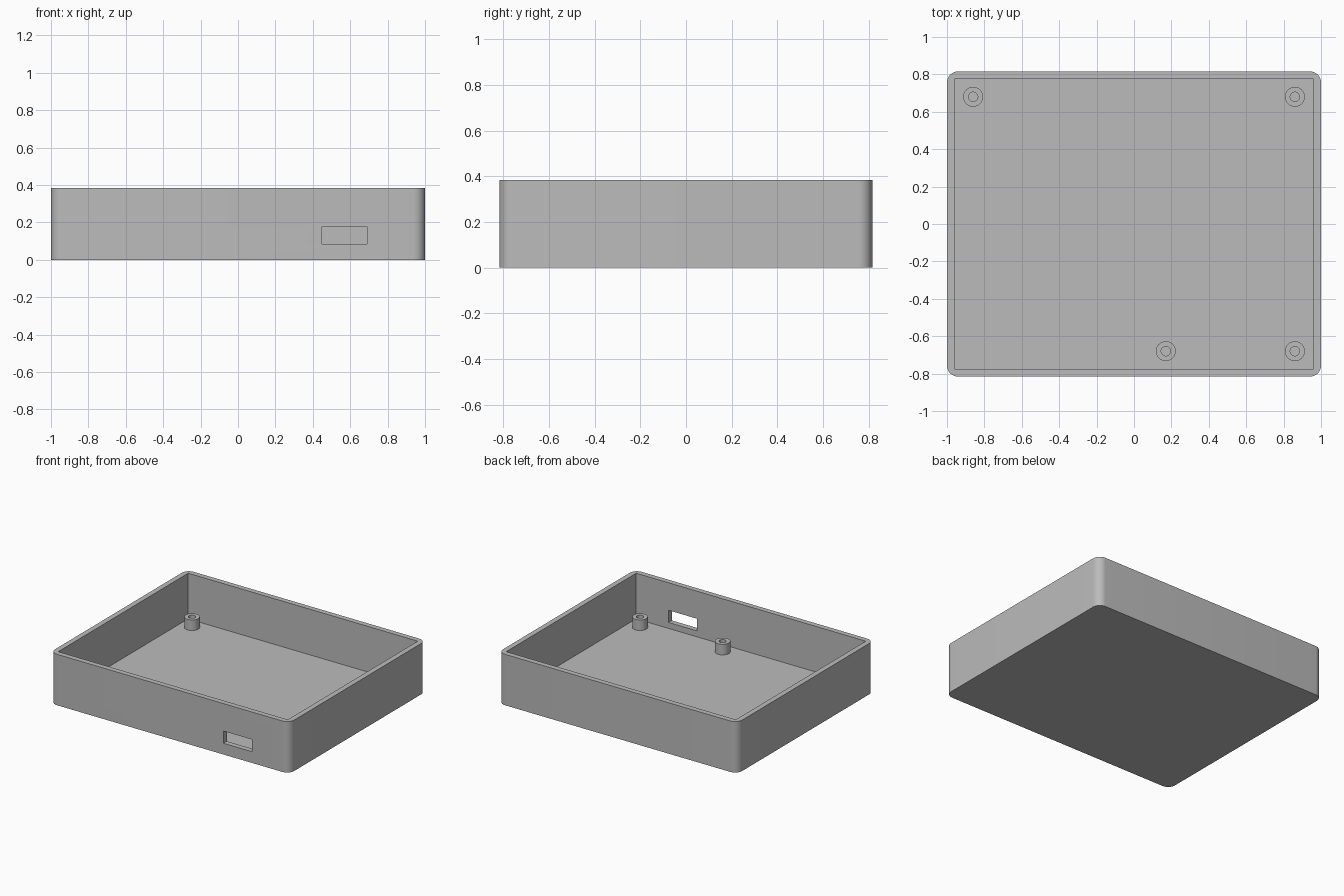
import bpy, bmesh, math
from mathutils import Matrix, Vector

W, D, H = 2.0, 1.632, 0.385      # outer size
WALL, FLOOR, RADIUS = 0.04, 0.04, 0.06
POST_R, HOLE_R, POST_H = 0.053, 0.025, 0.08

cube = bpy.data.objects.get("Cube")
if cube:
    bpy.data.objects.remove(cube, do_unlink=True)

grey = bpy.data.materials.new("grey_plastic")
grey.use_nodes = True
COLOUR = (0.5, 0.5, 0.5, 1)
grey.diffuse_color = COLOUR
grey.node_tree.nodes["Principled BSDF"].inputs["Base Color"].default_value = COLOUR


def make_object(name, bm):
    bmesh.ops.recalc_face_normals(bm, faces=bm.faces)
    mesh = bpy.data.meshes.new(name)
    bm.to_mesh(mesh)
    bm.free()
    mesh.materials.append(grey)
    obj = bpy.data.objects.new(name, mesh)
    bpy.context.collection.objects.link(obj)
    return obj


def block(name, low, high, corner=0):
    """Box between two points, with optional rounded vertical edges."""
    low, high = Vector(low), Vector(high)
    bm = bmesh.new()
    bmesh.ops.create_cube(bm, size=1)
    bmesh.ops.scale(bm, vec=high - low, verts=bm.verts)
    bmesh.ops.translate(bm, vec=(low + high) / 2, verts=bm.verts)
    if corner:
        upright = [e for e in bm.edges
                   if abs(e.verts[0].co.z - e.verts[1].co.z) > 0.01]
        bmesh.ops.bevel(bm, geom=upright, offset=corner, segments=12,
                        profile=0.5, affect='EDGES')
    return make_object(name, bm)


def smooth(obj):
    bpy.ops.object.select_all(action='DESELECT')
    obj.select_set(True)
    bpy.context.view_layer.objects.active = obj
    bpy.ops.object.shade_smooth_by_angle(angle=math.radians(30))


def cut(obj, cutter):
    mod = obj.modifiers.new("cut", 'BOOLEAN')
    mod.operation, mod.solver, mod.object = 'DIFFERENCE', 'EXACT', cutter
    bpy.context.view_layer.objects.active = obj
    bpy.ops.object.modifier_apply(modifier=mod.name)
    bpy.data.objects.remove(cutter, do_unlink=True)


# Open tray with a square-cornered cavity and a port slot in the front wall
tray = block("enclosure_tray", (-W / 2, -D / 2, 0), (W / 2, D / 2, H), RADIUS)
cut(tray, block("cavity_cutter", (WALL - W / 2, WALL - D / 2, FLOOR),
                (W / 2 - WALL, D / 2 - WALL, H + 0.1)))
cut(tray, block("slot_cutter", (0.45, -D / 2 - 0.1, 0.085),
                (0.69, -D / 2 + 0.1, 0.177)))
smooth(tray)


# Hollow screw posts standing on the floor
def screw_post(name, x, y):
    bm = bmesh.new()
    top = FLOOR + POST_H
    profile = [(POST_R, FLOOR - 0.01), (POST_R, top), (HOLE_R, top), (HOLE_R, FLOOR - 0.01)]
    verts = [bm.verts.new((r, 0, z)) for r, z in profile]
    edges = [bm.edges.new(pair) for pair in zip(verts, verts[1:])]
    bmesh.ops.spin(bm, geom=verts + edges, cent=(0, 0, 0), axis=(0, 0, 1),
                   angle=math.tau, steps=40, use_merge=True)
    bmesh.ops.remove_doubles(bm, verts=bm.verts, dist=0.0001)
    bmesh.ops.transform(bm, matrix=Matrix.Translation((x, y, 0)), verts=bm.verts)
    smooth(make_object(name, bm))


screw_post("screw_post_back_right", -0.86, 0.68)
screw_post("screw_post_back_left", 0.86, 0.68)
screw_post("screw_post_front_left", 0.86, -0.68)
screw_post("screw_post_front_middle", 0.17, -0.68)
